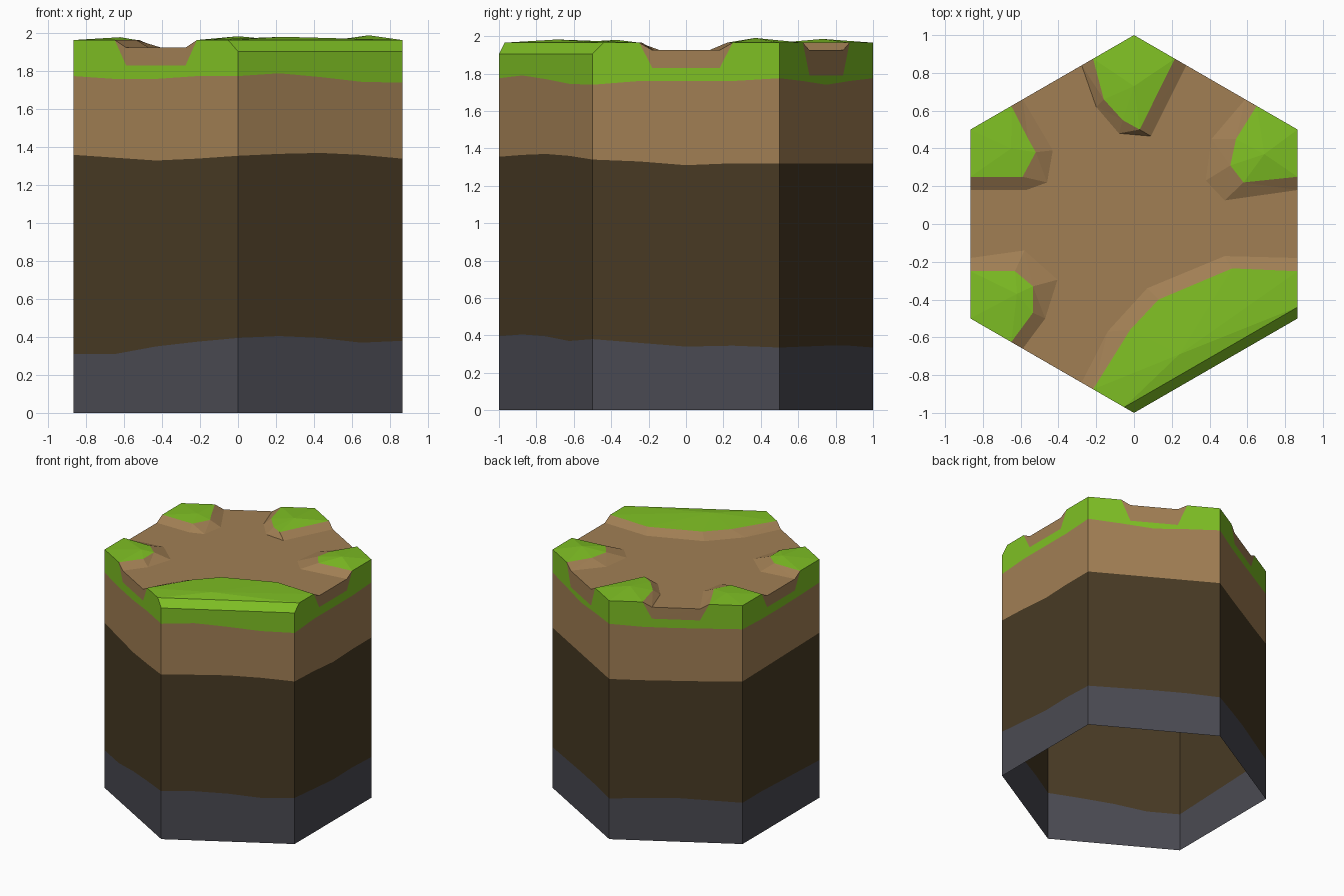
import bpy, bmesh, math
from mathutils import Vector

if "Cube" in bpy.data.objects:
    bpy.data.objects.remove(bpy.data.objects["Cube"])


def linear(c):
    c /= 255
    return c / 12.92 if c <= 0.04045 else ((c + 0.055) / 1.055) ** 2.4


def material(name, rgb):
    m = bpy.data.materials.new(name)
    m.diffuse_color = (*[linear(c) for c in rgb], 1)
    m.use_nodes = True
    m.node_tree.nodes["Principled BSDF"].inputs["Base Color"].default_value = m.diffuse_color
    return m


FLOOR, RIM, CHAMFER = 1.925, 1.965, 1.905

# Hexagon corners, counter-clockwise from the front left one
CORNERS = [Vector((math.cos(a), math.sin(a), 0))
           for a in (math.radians(210 + 60 * i) for i in range(6))]

# Wavy layer boundaries: four heights per side, running round the hexagon
STONE_TOP = [.31, .31, .35, .375, .395, .405, .395, .37, .38, .36, .34, .345,
             .335, .34, .345, .345, .335, .35, .36, .35, .34, .34, .33, .32]
SUBSOIL_TOP = [1.36, 1.345, 1.33, 1.34, 1.355, 1.365, 1.37, 1.36, 1.34, 1.33, 1.31, 1.32,
               1.32, 1.32, 1.32, 1.32, 1.32, 1.32, 1.325, 1.33, 1.34, 1.345, 1.35, 1.355]
SOIL_TOP = [1.775, 1.76, 1.76, 1.775, 1.775, 1.79, 1.77, 1.745, 1.74, 1.76, 1.76, 1.76,
            1.775, 1.76, 1.74, 1.76, 1.775, 1.76, 1.76, 1.765, 1.77, 1.76, 1.76, 1.765]


def boundary(heights, side):
    return [(i / 4, heights[(side * 4 + i) % 24]) for i in range(5)]


class Part:
    """Collects faces and turns them into one flat-shaded object."""

    def __init__(self, name, mat):
        self.name, self.mat, self.bm = name, mat, bmesh.new()

    def face(self, pts):
        self.bm.faces.new([self.bm.verts.new(p) for p in pts])

    def wall(self, side, lower, upper):
        a, b = CORNERS[side], CORNERS[(side + 1) % 6]
        self.face([a.lerp(b, t) + Vector((0, 0, z)) for t, z in lower + upper[::-1]])

    def finish(self):
        bmesh.ops.remove_doubles(self.bm, verts=self.bm.verts, dist=0.0005)
        bmesh.ops.triangulate(self.bm, faces=self.bm.faces)
        me = bpy.data.meshes.new(self.name)
        self.bm.to_mesh(me)
        self.bm.free()
        me.materials.append(self.mat)
        bpy.context.collection.objects.link(bpy.data.objects.new(self.name, me))


stone = Part("stone_layer", material("stone grey", (74, 74, 82)))
subsoil = Part("subsoil_layer", material("dark soil", (72, 58, 36)))
soil = Part("soil_and_path", material("brown soil", (161, 127, 84)))
grass = Part("grass", material("grass green", (127, 192, 36)))

# Side walls; side 1 (front right) has no path opening
for s in range(6):
    lines = [boundary(h, s) for h in (STONE_TOP, SUBSOIL_TOP, SOIL_TOP)]
    stone.wall(s, [(0, 0), (1, 0)], lines[0])
    subsoil.wall(s, lines[0], lines[1])
    soil.wall(s, lines[1], lines[2])
    if s == 1:
        grass.wall(s, lines[2], [(0, CHAMFER), (1, CHAMFER)])
        continue
    sill = 1.79 if s == 3 else 1.83
    notch = [(.25, RIM), (.32, sill), (.68, sill), (.75, RIM)]
    start = [(0, CHAMFER), (.06, RIM)] if s == 2 else [(0, RIM)]
    end = [(.94, RIM), (1, CHAMFER)] if s == 0 else [(1, RIM)]
    grass.wall(s, lines[2], start + notch + end)
    soil.wall(s, notch, [(.32, FLOOR), (.68, FLOOR)])

# Grass mounds: foot of bank, top of bank, outer points, peak
CHAMFER_LINE = [(-.052, -.97), (.866, -.44)]
MOUNDS = [
    ([(-.866, -.18), (-.58, -.14), (-.405, -.295), (-.47, -.5), (-.589, -.66)],
     [(-.866, -.25), (-.63, -.25), (-.535, -.33), (-.535, -.47), (-.6495, -.625)],
     [CORNERS[0].xy], (-.62, -.37, 1.98)),
    ([(-.277, -.84), (-.14, -.57), (.07, -.34), (.48, -.17), (.866, -.18)],
     [(-.2165, -.875), (-.02, -.56), (.13, -.40), (.52, -.235), (.866, -.25)],
     CHAMFER_LINE, (.24, -.69, 1.982)),
    ([(.866, .18), (.48, .125), (.38, .23), (.41, .45), (.589, .66)],
     [(.866, .25), (.58, .22), (.51, .31), (.54, .45), (.6495, .625)],
     [CORNERS[3].xy], (.69, .37, 1.99)),
    ([(.277, .84), (.09, .465), (-.08, .48), (-.2, .62), (-.277, .84)],
     [(.2165, .875), (.03, .50), (-.06, .55), (-.16, .66), (-.2165, .875)],
     [CORNERS[4].xy], (0, .73, 1.985)),
    ([(-.589, .66), (-.43, .39), (-.46, .22), (-.57, .18), (-.866, .18)],
     [(-.6495, .625), (-.56, .45), (-.52, .38), (-.59, .25), (-.866, .25)],
     [CORNERS[5].xy], (-.65, .4, 1.975)),
]

floor = []
for foot, top, outer, peak in MOUNDS:
    foot = [(*p, FLOOR) for p in foot]
    top = [(*p, RIM) for p in top]
    floor += foot
    # Earth bank
    for i in range(4):
        soil.face([foot[i + 1], foot[i], top[i], top[i + 1]])
    # Faceted grass cap
    ring = top[::-1] + [(*p, RIM) for p in outer]
    for i, p in enumerate(ring):
        grass.face([p, ring[(i + 1) % len(ring)], peak])

# Path floor and the chamfered grass edge at the front right
soil.face(floor)
up = Vector((0, 0, CHAMFER))
grass.face([CORNERS[1] + up, CORNERS[2] + up,
            (*CHAMFER_LINE[1], RIM), (*CHAMFER_LINE[0], RIM)])

for part in (stone, subsoil, soil, grass):
    part.finish()
